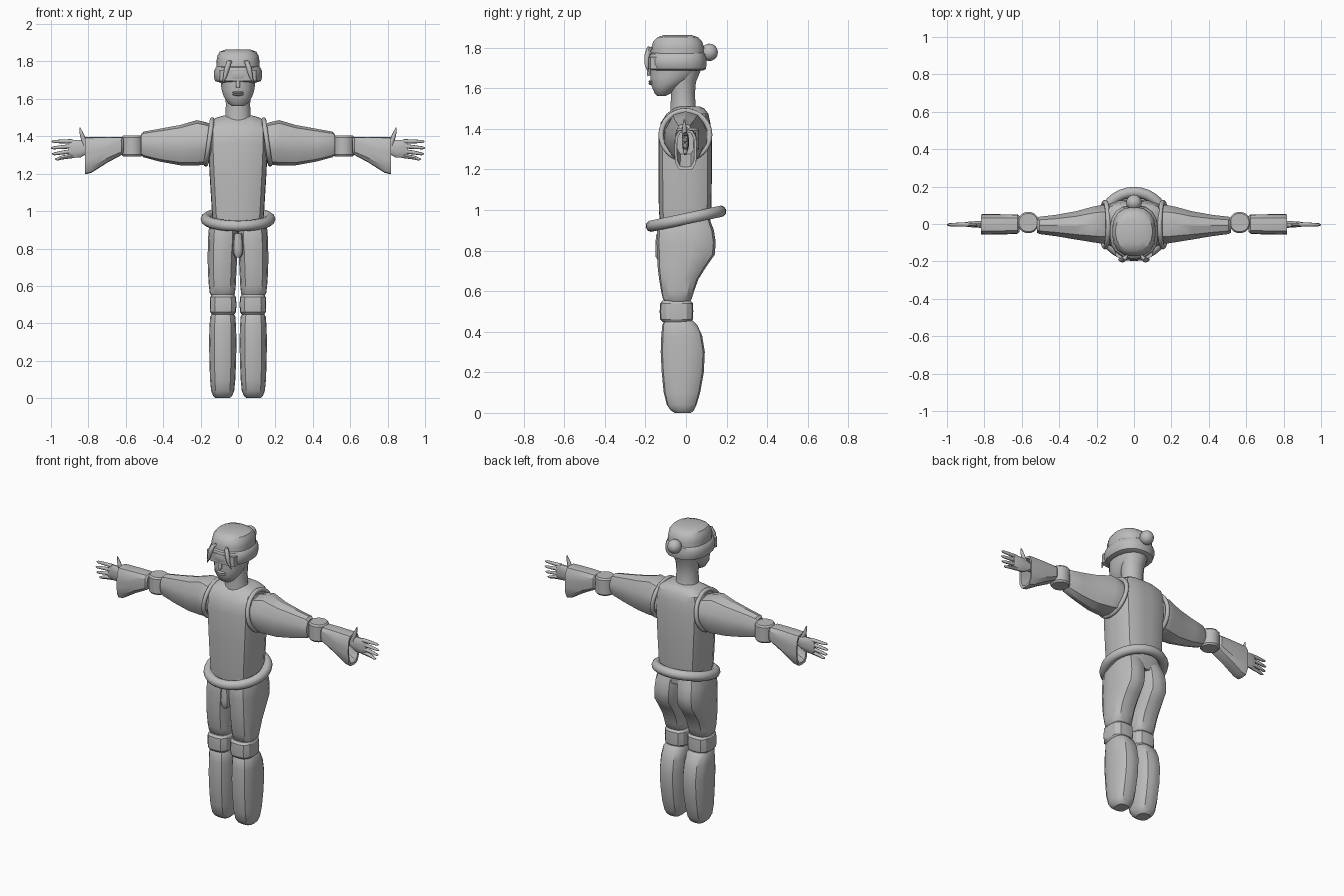
import bpy, bmesh, math
from mathutils import Matrix

GREY = bpy.data.materials.new("plain_grey")
GREY.diffuse_color = (0.5, 0.5, 0.5, 1)


def finish(ob, angle=30):
    ob.data.materials.clear()
    ob.data.materials.append(GREY)
    bpy.ops.object.select_all(action='DESELECT')
    ob.select_set(True)
    bpy.context.view_layer.objects.active = ob
    bpy.ops.object.shade_smooth_by_angle(angle=math.radians(angle))
    return ob


def from_bmesh(name, bm, angle=30):
    bmesh.ops.recalc_face_normals(bm, faces=bm.faces)
    me = bpy.data.meshes.new(name)
    bm.to_mesh(me)
    bm.free()
    ob = bpy.data.objects.new(name, me)
    bpy.context.collection.objects.link(ob)
    return finish(ob, angle)


def loft(name, axis, rings, power=2.0, sides=16, side=1, angle=30):
    """Rings are (position, a0, a1, b0, b1) along z (a=x, b=y) or x (a=y, b=z)."""
    bm = bmesh.new()
    loops = []
    for pos, a0, a1, b0, b1 in rings:
        loop = []
        for i in range(sides):
            t = 2 * math.pi * (i + 0.5) / sides
            c, s = math.cos(t), math.sin(t)
            k = (abs(c) ** power + abs(s) ** power) ** (-1 / power)
            a = (a0 + a1) / 2 + (a1 - a0) / 2 * c * k
            b = (b0 + b1) / 2 + (b1 - b0) / 2 * s * k
            co = (a * side, b, pos) if axis == 'z' else (pos * side, a, b)
            loop.append(bm.verts.new(co))
        loops.append(loop)
    for p, q in zip(loops, loops[1:]):
        for i in range(sides):
            j = (i + 1) % sides
            bm.faces.new((p[i], p[j], q[j], q[i]))
    bm.faces.new(loops[0])
    bm.faces.new(loops[-1])
    return from_bmesh(name, bm, angle)


def even(rings):
    """Rings symmetric in x: (z, half_x, y0, y1)."""
    return [(z, -h, h, y0, y1) for z, h, y0, y1 in rings]


def tube(name, points, res=2):
    """Tapering tube through (x, y, z, radius) points."""
    cu = bpy.data.curves.new(name, 'CURVE')
    cu.dimensions = '3D'
    cu.bevel_depth = 1
    cu.bevel_resolution = res
    cu.use_fill_caps = True
    sp = cu.splines.new('POLY')
    sp.points.add(len(points) - 1)
    for p, (x, y, z, r) in zip(sp.points, points):
        p.co = (x, y, z, 1)
        p.radius = r
    ob = bpy.data.objects.new(name, cu)
    bpy.context.collection.objects.link(ob)
    bpy.ops.object.select_all(action='DESELECT')
    ob.select_set(True)
    bpy.context.view_layer.objects.active = ob
    bpy.ops.object.convert(target='MESH')
    return finish(bpy.context.view_layer.objects.active, 45)


def ball(name, loc, size):
    bm = bmesh.new()
    bmesh.ops.create_uvsphere(bm, u_segments=16, v_segments=10, radius=1)
    bm.transform(Matrix.Translation(loc) @ Matrix.Diagonal((*size, 1)))
    return from_bmesh(name, bm, 45)


def ring(name, loc, rot, rx, ry, minor):
    bpy.ops.mesh.primitive_torus_add(major_segments=32, minor_segments=10, major_radius=1,
                                     minor_radius=0.001, location=loc, rotation=rot)
    ob = bpy.context.object
    ob.name = name
    for i, v in enumerate(ob.data.vertices):
        t, p = 2 * math.pi * (i // 10) / 32, 2 * math.pi * (i % 10) / 10
        v.co = ((rx + minor * math.cos(p)) * math.cos(t),
                (ry + minor * math.cos(p)) * math.sin(t), minor * math.sin(p))
    return finish(ob, 60)


# Torso and tilted belt ring
loft("torso", 'z', even([(0.9, .13, -.125, .115), (1.0, .14, -.134, .125), (1.2, .152, -.136, .128),
     (1.36, .16, -.136, .128), (1.43, .16, -.125, .12), (1.475, .15, -.095, .11),
     (1.5, .115, -.06, .09), (1.51, .08, -.04, .07)]), power=4, sides=20)
ring("belt_ring", (0, 0, .957), (math.radians(12), 0, 0), .171, .174, .029)

# Neck, head, nose and mouth
loft("neck", 'z', even([(1.46, .078, -.08, .065), (1.5, .07, -.078, .05), (1.57, .066, -.075, .045),
     (1.63, .07, -.08, .05), (1.69, .08, -.08, .075)]))
loft("head", 'z', even([(1.562, .032, -.142, -.1), (1.575, .052, -.155, -.075), (1.61, .076, -.17, -.03),
     (1.65, .089, -.176, .04), (1.7, .095, -.176, .08), (1.76, .1, -.172, .085)]), power=2.3)
tube("nose", [(0, -.17, 1.705, .008), (0, -.182, 1.675, .011), (0, -.178, 1.662, .012)])
for n, z in (("upper_lip", 1.634), ("lower_lip", 1.623)):
    ball(n, (0, -.171, z), (.03, .014, .007))

# Cap crown, brow band and hair bun
loft("cap_crown", 'z', even([(1.73, .115, -.172, .09), (1.8, .116, -.172, .09), (1.83, .111, -.162, .08),
     (1.852, .098, -.14, .058), (1.863, .07, -.105, .025)]), power=2.5, sides=20)
loft("brow_band", 'z', even([(1.688, .1, -.165, .085), (1.695, .122, -.182, .098), (1.715, .13, -.19, .102),
     (1.745, .13, -.19, .102), (1.768, .12, -.182, .097), (1.778, .108, -.165, .085)]), power=2.5, sides=20)
ball("hair_bun", (0, .115, 1.777), (.042, .042, .043))
# Visor plate on the front of the band
loft("band_plate", 'z', even([(1.695, .1, -.186, -.12), (1.755, .1, -.188, -.12)]), power=4)

for s, tag in ((-1, "right"), (1, "left")):
    # Hanging hair strands
    tube(tag + "_hair_strand", [(.035 * s, -.165, 1.80, .004), (.048 * s, -.182, 1.795, .013),
         (.06 * s, -.192, 1.76, .014), (.069 * s, -.194, 1.72, .010), (.084 * s, -.188, 1.68, .002)])

    # Armhole ring, sleeve and elbow
    ring(tag + "_armhole", (.155 * s, -.003, 1.37), (0, math.radians(90 - 8 * s), 0), .12, .12, .013)
    loft(tag + "_sleeve", 'x', [(.13, -.1, .1, 1.27, 1.46), (.17, -.108, .105, 1.25, 1.475),
         (.22, -.1, .095, 1.243, 1.486), (.31, -.085, .07, 1.245, 1.46), (.42, -.066, .05, 1.265, 1.44),
         (.505, -.055, .04, 1.288, 1.425), (.518, -.048, .034, 1.3, 1.41)],
         power=2.5, sides=10, side=s)
    cx = .565 * s
    loft(tag + "_elbow", 'z', [(z, cx - r, cx + r, .008 - r, .008 + r) for z, r in
         ((1.292, .05), (1.302, .058), (1.393, .058), (1.403, .05))])

    # Bell cuff, open at the wrist
    loft(tag + "_cuff", 'x', [(.612, -.042, .042, 1.312, 1.388), (.622, -.052, .05, 1.3, 1.396),
         (.7, -.056, .052, 1.258, 1.397), (.785, -.057, .053, 1.204, 1.396), (.818, -.056, .052, 1.197, 1.395),
         (.816, -.044, .04, 1.212, 1.382), (.7, -.042, .038, 1.275, 1.382)],
         power=4, sides=16, side=s)

    # Hand with fingers spread in a vertical fan
    loft(tag + "_palm", 'x', [(.68, -.02, .016, 1.305, 1.365), (.8, -.018, .014, 1.31, 1.368),
         (.84, -.02, .016, 1.287, 1.382), (.89, -.016, .012, 1.283, 1.382), (.91, -.01, .008, 1.29, 1.375)],
         power=2.5, sides=12, side=s)
    for n, z0, z1, tip in (("index", 1.373, 1.372, .996), ("middle", 1.347, 1.338, 1.0),
                           ("ring", 1.32, 1.306, .994), ("little", 1.295, 1.278, .978)):
        tube(f"{tag}_{n}_finger", [(.885 * s, -.003, z0, .012), (.94 * s, -.003, (z0 + z1) / 2, .0105),
             ((tip - .012) * s, -.004, z1, .008), (tip * s, -.004, z1, .003)])
    tube(tag + "_thumb", [(.815 * s, -.006, 1.35, .015), (.828 * s, -.008, 1.39, .013),
         (.839 * s, -.008, 1.42, .009), (.846 * s, -.008, 1.446, .003)])

    # Thigh with seat, knee and footless lower leg
    loft(tag + "_thigh", 'z', [(.96, -.003, .14, -.12, .115), (.9, -.003, .157, -.142, .138),
         (.84, -.002, .161, -.145, .147), (.78, .003, .162, -.143, .142), (.72, .006, .162, -.14, .1),
         (.66, .009, .16, -.133, .062), (.6, .012, .156, -.123, .04), (.56, .016, .151, -.113, .028),
         (.545, .025, .14, -.1, .015)], power=3, side=s)
    loft(tag + "_knee", 'z', [(.553, .02, .14, -.115, .022), (.54, .011, .149, -.127, .034),
         (.5, .008, .151, -.13, .036), (.46, .011, .149, -.127, .034), (.447, .02, .14, -.115, .022)],
         power=3.5, side=s)
    loft(tag + "_lower_leg", 'z', [(.455, .025, .137, -.105, .035), (.435, .014, .149, -.117, .055),
         (.38, .01, .153, -.122, .08), (.3, .008, .155, -.125, .093), (.2, .01, .153, -.12, .088),
         (.1, .014, .15, -.11, .07), (.04, .02, .144, -.095, .052), (.012, .031, .133, -.075, .038),
         (0, .045, .12, -.055, .025)], power=3, side=s)

# Pouch at the front of the hips
loft("front_pouch", 'z', even([(.88, .022, -.147, -.08), (.85, .026, -.15, -.08), (.8, .029, -.152, -.08),
     (.77, .026, -.15, -.08), (.752, .014, -.14, -.09)]), power=2.5, sides=12)
